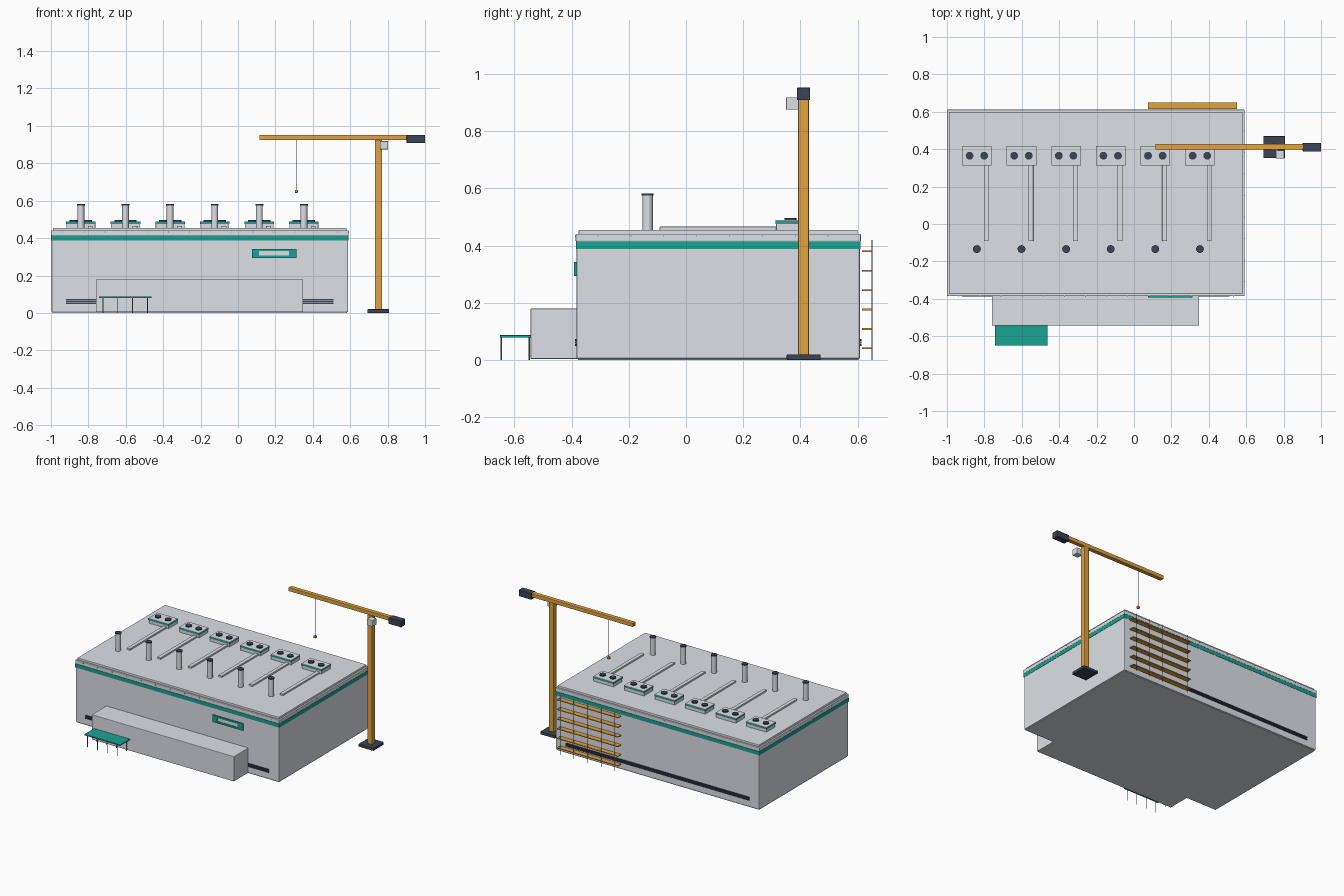
import bpy
import bmesh
from math import radians
from mathutils import Matrix, Vector

cube = bpy.data.objects.get("Cube")
if cube:
    bpy.data.objects.remove(cube)


def material(name, rgb):
    m = bpy.data.materials.new(name)
    m.use_nodes = True
    m.diffuse_color = (*rgb, 1)
    m.node_tree.nodes["Principled BSDF"].inputs["Base Color"].default_value = (*rgb, 1)
    return m


GREY = material("light grey", (0.72, 0.75, 0.80))
TEAL = material("teal", (0.01, 0.37, 0.29))
ORANGE = material("crane orange", (0.77, 0.37, 0.05))
DARK = material("dark slate", (0.047, 0.057, 0.092))
STEEL = material("steel grey", (0.22, 0.24, 0.28))


def finish(name, bm, mat, bevel=0.0):
    mesh = bpy.data.meshes.new(name)
    bm.to_mesh(mesh)
    bm.free()
    mesh.materials.append(mat)
    ob = bpy.data.objects.new(name, mesh)
    bpy.context.collection.objects.link(ob)
    if bevel:
        mod = ob.modifiers.new("soft edges", "BEVEL")
        mod.width = bevel
        mod.segments = 2
    return ob


def add_box(bm, x, y, z):
    """Box given by its (low, high) range on each axis."""
    spans = (x, y, z)
    mid = Vector([(a + b) / 2 for a, b in spans])
    size = [b - a for a, b in spans]
    bmesh.ops.create_cube(bm, size=1, matrix=Matrix.Translation(mid) @ Matrix.Diagonal((*size, 1)))


def box(name, mat, x, y, z, bevel=0.0):
    bm = bmesh.new()
    add_box(bm, x, y, z)
    return finish(name, bm, mat, bevel)


def rods(name, mat, places, z, r, sides=16):
    bm = bmesh.new()
    for x, y in places:
        bmesh.ops.create_cone(bm, cap_ends=True, segments=sides, radius1=r, radius2=r,
                              depth=z[1] - z[0],
                              matrix=Matrix.Translation((x, y, (z[0] + z[1]) / 2)))
    ob = finish(name, bm, mat)
    for p in ob.data.polygons:
        p.use_smooth = len(p.vertices) == 4
    ob.data.set_sharp_from_angle(angle=radians(40))
    return ob


# Main hall: plinth, walls, teal band, roof rim and roof slab
LEFT, RIGHT, FRONT, BACK = -0.997, 0.589, -0.383, 0.608


def hall_layer(name, mat, grow, z, bevel=0.0):
    box(name, mat, (LEFT - grow, RIGHT + grow), (FRONT - grow, BACK + grow), z, bevel)


hall_layer("hall_plinth", GREY, -0.006, (0, 0.008))
hall_layer("hall_walls", GREY, 0, (0.004, 0.42), 0.006)
hall_layer("teal_band", TEAL, 0.002, (0.388, 0.414))
hall_layer("roof_rim", GREY, 0.003, (0.414, 0.441), 0.004)
hall_layer("roof_slab", GREY, -0.008, (0.435, 0.455), 0.003)

# Small bolts along the roof rim
bm = bmesh.new()
for i in range(14):
    x = LEFT + 0.06 + i * 0.113
    for y in (FRONT - 0.003, BACK + 0.003):
        add_box(bm, (x - 0.002, x + 0.002), (y - 0.001, y + 0.001), (0.431, 0.435))
for i in range(8):
    y = FRONT + 0.075 + i * 0.115
    for x in (LEFT - 0.003, RIGHT + 0.003):
        add_box(bm, (x - 0.001, x + 0.001), (y - 0.002, y + 0.002), (0.431, 0.435))
finish("roof_edge_bolts", bm, STEEL)

# Long low louvre strips on the front and back walls
for name, y in (("front_louvres", FRONT), ("back_louvres", BACK)):
    bm = bmesh.new()
    for i in range(3):
        z = 0.052 + i * 0.009
        add_box(bm, (-0.92, 0.51), (y - 0.005, y + 0.005), (z - 0.0035, z + 0.0035))
    finish(name, bm, DARK)

# Front annex and work table
box("front_annex", GREY, (-0.76, 0.348), (-0.543, FRONT + 0.01), (0.004, 0.18), 0.003)
box("table_top", TEAL, (-0.743, -0.463), (-0.65, -0.538), (0.079, 0.087), 0.001)
rods("table_legs", STEEL, [(-0.722 + i * 0.079, y) for i in range(4) for y in (-0.645, -0.547)],
     (0, 0.08), 0.0025, 8)

# Framed front window
bm = bmesh.new()
for x, z in (((0.075, 0.312), (0.294, 0.307)), ((0.075, 0.312), (0.331, 0.343)),
             ((0.075, 0.112), (0.307, 0.331)), ((0.272, 0.312), (0.307, 0.331))):
    add_box(bm, x, (FRONT - 0.009, FRONT + 0.002), z)
finish("window_frame", bm, TEAL)
box("window_panel", GREY, (0.112, 0.272), (FRONT - 0.005, FRONT + 0.002), (0.307, 0.331))

# Six rooftop fan units with ducts and chimneys
for i in range(6):
    x = -0.84 + i * 0.2385
    n = str(i + 1)
    lo, hi = x - 0.077, x + 0.077
    box("fan_unit_body_" + n, GREY, (lo, hi), (0.315, 0.415), (0.453, 0.48), 0.002)
    box("fan_unit_band_" + n, TEAL, (lo - 0.002, hi + 0.002), (0.313, 0.417), (0.476, 0.486))
    box("fan_unit_lid_" + n, GREY, (lo - 0.002, hi + 0.002), (0.313, 0.417), (0.486, 0.489))
    rods("fan_caps_" + n, DARK, [(x - 0.039, 0.365), (x + 0.039, 0.365)], (0.487, 0.496), 0.021)
    box("roof_duct_" + n, GREY, (x + 0.037, x + 0.063), (-0.092, 0.316), (0.453, 0.466), 0.001)
    rods("chimney_" + n, GREY, [(x, -0.134)], (0.453, 0.576), 0.018)
    rods("chimney_cap_" + n, DARK, [(x, -0.134)], (0.575, 0.582), 0.021)

# Crane: foot, post, jib, counterweight, hoist box, cable and hook
box("crane_foot", DARK, (0.692, 0.808), (0.352, 0.47), (0, 0.02), 0.003)
box("crane_post", ORANGE, (0.732, 0.77), (0.392, 0.43), (0.018, 0.926), 0.004)
box("crane_jib", ORANGE, (0.115, 0.91), (0.398, 0.428), (0.924, 0.951), 0.003)
box("crane_counterweight", DARK, (0.902, 1.0), (0.388, 0.434), (0.908, 0.952), 0.002)
box("crane_hoist_box", GREY, (0.758, 0.803), (0.35, 0.394), (0.875, 0.918), 0.002)
rods("crane_cable", STEEL, [(0.312, 0.413)], (0.65, 0.926), 0.0012, 8)
box("crane_hook", ORANGE, (0.304, 0.32), (0.405, 0.421), (0.642, 0.658), 0.002)

# Storage rack against the back wall
bm = bmesh.new()
for i in range(6):
    z = 0.041 + i * 0.0678
    add_box(bm, (0.075, 0.55), (0.615, 0.65), (z - 0.003, z + 0.003))
finish("rack_shelves", bm, ORANGE)
rods("rack_posts", STEEL, [(0.1 + i * 0.106, 0.65) for i in range(5)], (0, 0.42), 0.0015, 8)
